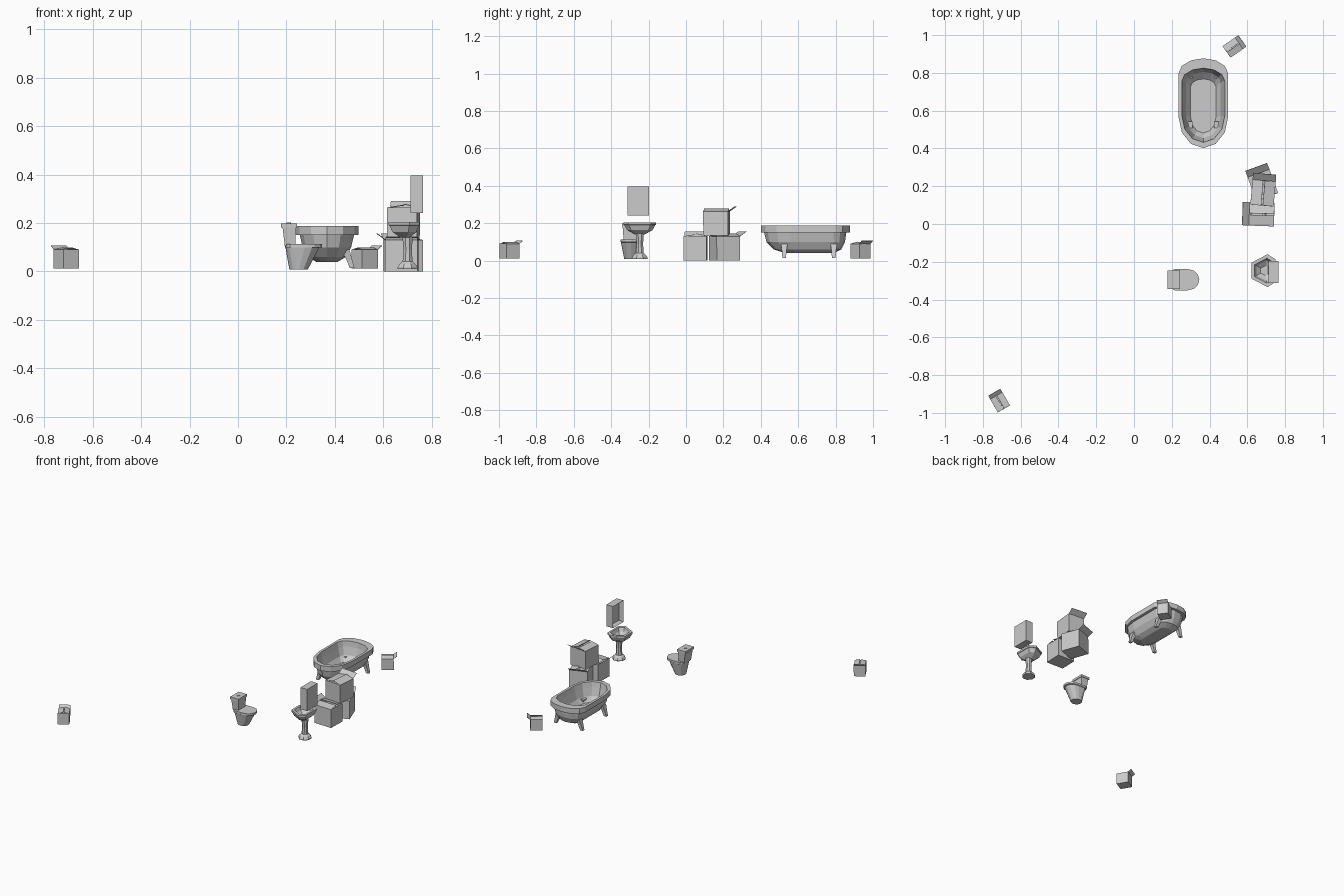
import bpy, bmesh
from math import sin, cos, pi, radians

if "Cube" in bpy.data.objects:
    bpy.data.objects.remove(bpy.data.objects["Cube"])


def finish(name, bm, loc=(0, 0, 0), rot=0, fix=True):
    if fix:
        bmesh.ops.recalc_face_normals(bm, faces=bm.faces[:])
    me = bpy.data.meshes.new(name)
    bm.to_mesh(me)
    bm.free()
    ob = bpy.data.objects.new(name, me)
    bpy.context.collection.objects.link(ob)
    ob.location = loc
    ob.rotation_euler.z = radians(rot)
    return ob


def loft(name, rings, loc=(0, 0, 0), rot=0):
    """Skin a stack of equal-length closed rings and cap both ends."""
    bm = bmesh.new()
    vs = [[bm.verts.new(p) for p in r] for r in rings]
    n = len(rings[0])
    for a, b in zip(vs, vs[1:]):
        for i in range(n):
            j = (i + 1) % n
            bm.faces.new((a[i], a[j], b[j], b[i]))
    bm.faces.new(vs[0][::-1])
    bm.faces.new(vs[-1])
    return finish(name, bm, loc, rot)


def rounded(hw, y0, y1, z, rf, rb, n=6):
    """Long outline with elliptical front (-y) and back (+y) ends."""
    pts = []
    for i in range(n + 1):
        a = pi * i / n
        pts.append((hw * cos(a), y1 - rb + rb * sin(a), z))
    for i in range(n + 1):
        a = pi + pi * i / n
        pts.append((hw * cos(a), y0 + rf + rf * sin(a), z))
    return pts


def rect(x0, x1, y0, y1, z):
    return [(x0, y0, z), (x1, y0, z), (x1, y1, z), (x0, y1, z)]


def circle(r, z, n=8):
    return [(r * cos(2 * pi * (i + .5) / n), r * sin(2 * pi * (i + .5) / n), z)
            for i in range(n)]


# Bathtub: outer shell, rolled rim, inner basin
TX = 0.367
tub = [(.045, .53, .79, .04), (.078, .47, .83, .06), (.100, .43, .850, .10),
       (.112, .418, .857, .15), (.131, .402, .877, .150), (.131, .402, .877, .187),
       (.114, .432, .825, .187), (.106, .440, .820, .15), (.092, .455, .805, .095),
       (.067, .482, .768, .062)]
loft("bathtub", [rounded(h, a, b, z, 1.25 * h, .6 * h) for h, a, b, z in tub], (TX, 0, 0))

# Splayed tub feet
for sx in (-1, 1):
    for y in (.525, .79):
        loft("tub_foot", [rect(sx * cx - s, sx * cx + s, y - s, y + s, z)
                          for cx, s, z in ((.104, .010, .014), (.092, .012, .05), (.075, .018, .09))],
             (TX, 0, 0))

# Toilet bowl (local -y points to world +x)
bowl = [(.035, -.288, -.212, .008, .036, .03), (.053, -.335, -.196, .098, .06, .03),
        (.056, -.346, -.194, .100, .06, .02), (.056, -.346, -.194, .114, .06, .02)]
TY = -.295
loft("toilet_bowl", [rounded(*b) for b in bowl], (0, TY, 0), 90)
# Toilet tank, lid, button
loft("toilet_tank", [rect(.193, .236, -.038, .038, .105), rect(.184, .240, -.044, .044, .182)], (0, TY, 0))
loft("tank_lid", [rect(.178, .244, -.048, .048, z) for z in (.182, .198)], (0, TY, 0))
loft("flush_button", [circle(.010, .197), circle(.010, .202)], (.21, TY, 0))

# Sink basin with faceted outline
SY = -.247
half = [(-.07, -.042), (.015, -.087), (.057, -.06)]
outline = half + [(x, -y) for x, y in half[::-1]]
loft("sink_basin", [[(x * s, y * s, z) for x, y in outline] for s, z in
                    ((.3, .140), (.78, .163), (.95, .190), (1, .192), (1, .205),
                     (.76, .205), (.62, .182), (.3, .165))], (.692, SY, 0))
# Sink pedestal
loft("sink_pedestal", [circle(r, z) for r, z in
                       ((.044, .010), (.044, .018), (.036, .030), (.022, .042), (.019, .09), (.023, .145))],
     (.70, SY, 0))

# Wall cabinet, recessed on the side facing -x
bm = bmesh.new()
bmesh.ops.create_cube(bm, size=1)
for v in bm.verts:
    v.co.x *= .053
    v.co.y *= .117
    v.co.z *= .154
front = [f for f in bm.faces if f.normal.x < -.9]
bmesh.ops.inset_region(bm, faces=front, thickness=.009)
bmesh.ops.translate(bm, verts=front[0].verts[:], vec=(.032, 0, 0))
finish("wall_cabinet", bm, (.738, -.255, .319))


# Cardboard box: open crate, two lids leaning inwards, one flap flung outwards
def carton(name, x, y, z, s, rot):
    w, l, h = .061 * s, .066 * s, .129 * s
    bm = bmesh.new()

    def quad(*pts):
        bm.faces.new([bm.verts.new(p) for p in pts])

    lo = [(-w, -l, 0), (w, -l, 0), (w, l, 0), (-w, l, 0)]
    hi = [(a, b, h) for a, b, _ in lo]
    quad(*lo[::-1])
    for i in range(4):
        j = (i + 1) % 4
        quad(lo[i], lo[j], hi[j], hi[i])
    for sx in (-1, 1):
        p = .004 * s
        up = h + (.014 if sx > 0 else .009) * s
        quad((sx * w, -l, h), (sx * p, -l, up), (sx * p, l, up), (sx * w, l, h))
    quad((-w, l, h), (w, l, h), (w, l + .036 * s, h + .026 * s), (-w, l + .036 * s, h + .026 * s))
    quad((-w, -l, h), (w, -l, h), (w, -.005 * s, h - .004 * s), (-w, -.005 * s, h - .004 * s))
    bmesh.ops.remove_doubles(bm, verts=bm.verts[:], dist=1e-5)
    ob = finish(name, bm, (x, y, z), rot, False)
    m = ob.modifiers.new("thickness", 'SOLIDIFY')
    m.thickness = .002
    m.offset = 0


for args in (("stack_box_left", .676, .051, .001, 1, 88),
             ("stack_box_right", .682, .206, .001, 1, 20),
             ("stack_box_top", .683, .164, .135, 1, -5),
             ("small_box_front", -.709, -.944, .013, .6, 30),
             ("small_box_back", .523, .934, .013, .6, -55)):
    carton(*args)
